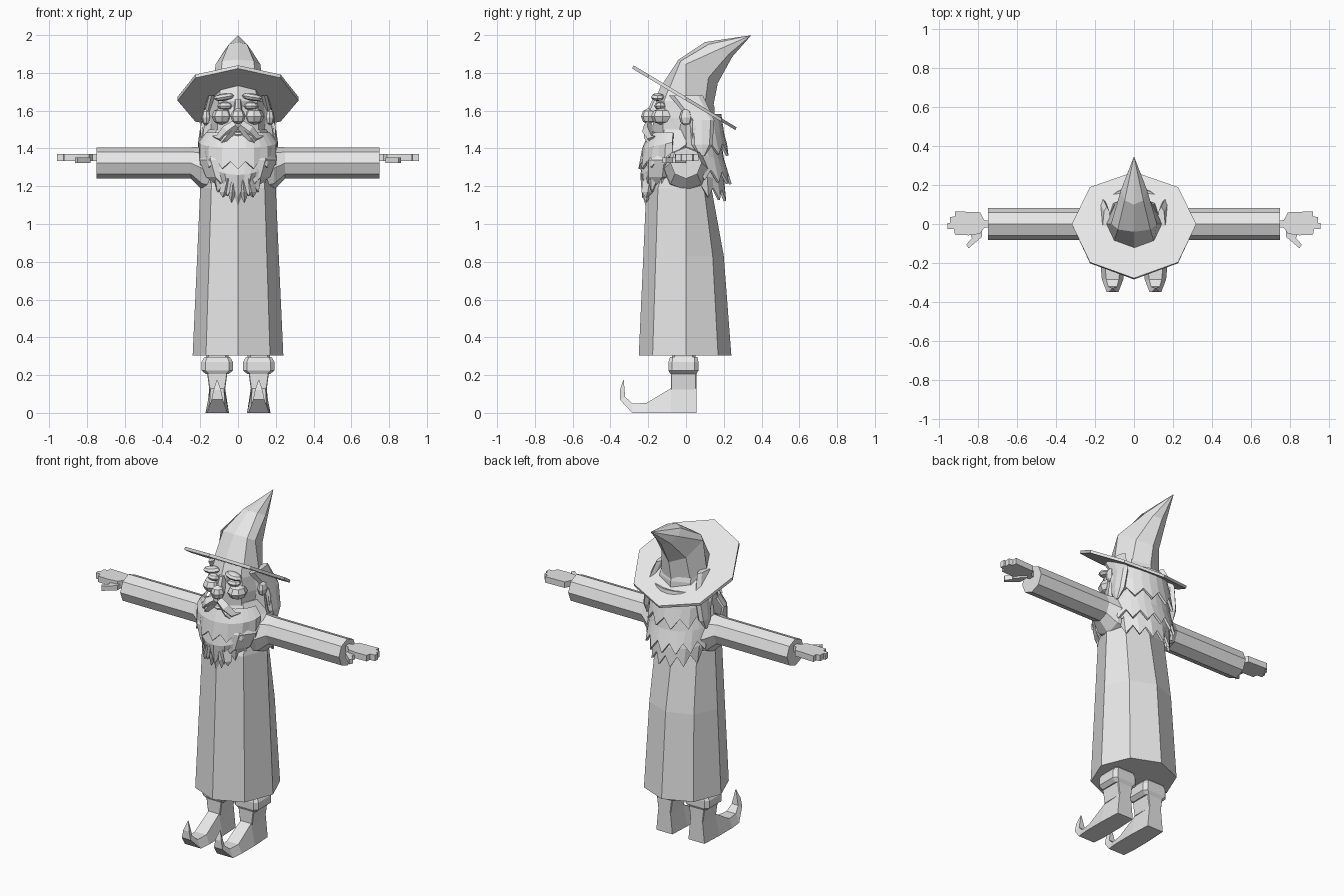
import bpy, bmesh, math
from mathutils import Vector

grey = bpy.data.materials.new("light grey")
grey.diffuse_color = (0.8, 0.8, 0.8, 1)


def make(name, verts, faces, mirror=False, thick=0):
    me = bpy.data.meshes.new(name)
    me.from_pydata(verts, [], faces)
    me.materials.append(grey)
    bm = bmesh.new()
    bm.from_mesh(me)
    bmesh.ops.remove_doubles(bm, verts=bm.verts, dist=0.0005)
    bmesh.ops.recalc_face_normals(bm, faces=bm.faces)
    bm.to_mesh(me)
    bm.free()
    ob = bpy.data.objects.new(name, me)
    bpy.context.collection.objects.link(ob)
    if thick:
        mod = ob.modifiers.new("thickness", 'SOLIDIFY')
        mod.thickness, mod.offset = thick, 0
    if mirror:
        ob.modifiers.new("mirror", 'MIRROR').use_clip = False
    return ob


def loft(name, rings, mirror=False):
    """Skin equal-length closed rings and cap both ends."""
    n = len(rings[0])
    verts = [p for r in rings for p in r]
    faces = [(k * n + i, k * n + (i + 1) % n, k * n + n + (i + 1) % n, k * n + n + i)
             for k in range(len(rings) - 1) for i in range(n)]
    faces += [tuple(range(n))[::-1], tuple(range(len(verts) - n, len(verts)))]
    return make(name, verts, faces, mirror)


def oval(z, rx, yf, yb, tilt=(0, 0), cx=0, n=8):
    """Ring with a corner at the front; yf and yb are its front and back limits."""
    mid = 0 if yf < 0 < yb else (yf + yb) / 2
    out = []
    for i in range(n):
        a = math.tau * i / n
        c = math.cos(a)
        y = mid + c * ((yf - mid) if c > 0 else (mid - yb))
        t = (y - yf) / (yb - yf)
        out.append((cx + rx * math.sin(a), y, z + tilt[0] * (1 - t) + tilt[1] * t))
    return out


def blob(name, loc, size, mirror=True, seg=8, rot=0):
    """Faceted ball, stretched."""
    rings = []
    for k in range(5):
        p = math.pi * (0.04 + 0.92 * k / 4)
        ring = []
        for i in range(seg):
            a = math.tau * i / seg
            x, y, z = (size[0] * math.sin(p) * math.sin(a),
                       -size[1] * math.sin(p) * math.cos(a), size[2] * math.cos(p))
            c, s = math.cos(rot), math.sin(rot)
            ring.append((loc[0] + x * c - z * s, loc[1] + y, loc[2] + x * s + z * c))
        rings.append(ring)
    return loft(name, rings, mirror)


def locks(name, side, top, mid, tips, half, count, rise, depth):
    """Curved tier of hair with pointed tips. top/mid/tips are (z, rx, ry, cy); side -1 front, 1 back."""
    verts, faces = [], []
    m = count * 2
    for i in range(m + 1):
        u = i / m * 2 - 1
        a = half * u
        tip = i % 2 == 1
        for k, (z, rx, ry, cy) in enumerate((top, mid, tips)):
            zz = z + (rise * u * u if k else 0)
            f = 1.0
            if k == 2 and not tip:
                zz += depth
                f = 0.93
            verts.append((rx * f * math.sin(a), cy + side * ry * f * math.cos(a), zz))
    for i in range(m):
        for k in range(2):
            b = i * 3 + k
            faces.append((b, b + 1, b + 4, b + 3))
    return make(name, verts, faces, thick=0.014)


# Robe and sleeves
loft("robe", [oval(0.305, 0.24, -0.25, 0.24), oval(0.83, 0.216, -0.226, 0.2),
              oval(1.19, 0.2, -0.21, 0.135), oval(1.33, 0.18, -0.15, 0.12),
              oval(1.42, 0.1, -0.1, 0.09)])


def sleeve_ring(x, r, z=1.323):
    return [(x, r * math.sin(i * math.tau / 8), z + r * math.cos(i * math.tau / 8)) for i in range(8)]


loft("sleeve", [sleeve_ring(0.08, 0.083), sleeve_ring(0.75, 0.083)], True)
loft("shoulder", [sleeve_ring(0.1, 0.13, 1.29), sleeve_ring(0.19, 0.115, 1.295),
                  sleeve_ring(0.25, 0.083)], True)

# Hands: flat palm with fingers, then the thumb
palm = [(0.74, 0.015), (0.77, 0.02), (0.79, 0.06), (0.92, 0.065), (0.92, 0.04), (0.945, 0.035),
        (0.945, 0.005), (0.957, 0.004), (0.957, -0.025), (0.925, -0.027), (0.92, -0.055),
        (0.85, -0.058), (0.79, -0.05), (0.77, -0.02), (0.74, -0.015)]
thumb = [(0.78, 0.0), (0.84, -0.055), (0.832, -0.072), (0.862, -0.105), (0.85, -0.125), (0.78, -0.065)]
for name, shape, lo, hi in (("hand", palm, 1.333, 1.37), ("thumb", thumb, 1.323, 1.352)):
    loft(name, [[(x, y, z) for x, y in shape] for z in (lo, hi)], True)

# Boots: foot with curled toe, ankle, rolled cuff, leg
foot = [(0.055, 0, 0.055, 0.13, 0.055, 0.042), (-0.08, 0, -0.08, 0.13, 0.062, 0.036),
        (-0.21, 0, -0.21, 0.052, 0.062, 0.04), (-0.285, 0, -0.285, 0.05, 0.055, 0.032),
        (-0.35, 0.07, -0.322, 0.085, 0.03, 0.022), (-0.35, 0.12, -0.325, 0.12, 0.02, 0.014),
        (-0.332, 0.175, -0.33, 0.175, 0.002, 0.002)]
BX = 0.11
loft("boot_foot", [[(BX - a, y1, z1), (BX + a, y1, z1), (BX + b, y2, z2), (BX - b, y2, z2)]
                   for y1, z1, y2, z2, a, b in foot], True)


def box_ring(z, hx, y0, y1, c):
    return [(BX + sx * (hx - dx), y, z) for sx, dx, y in
            ((-1, c, y0), (1, c, y0), (1, 0, y0 + c), (1, 0, y1 - c),
             (1, c, y1), (-1, c, y1), (-1, 0, y1 - c), (-1, 0, y0 + c))]


loft("boot_ankle", [box_ring(0.125, 0.042, -0.08, 0.055, 0.004),
                    box_ring(0.22, 0.055, -0.08, 0.055, 0.004)], True)
loft("boot_cuff", [box_ring(0.205, 0.06, -0.082, 0.055, 0.015), box_ring(0.225, 0.083, -0.093, 0.066, 0.02),
                   box_ring(0.27, 0.083, -0.093, 0.066, 0.02), box_ring(0.295, 0.068, -0.085, 0.06, 0.015)], True)
loft("leg", [box_ring(0.29, 0.06, -0.075, 0.05, 0.015), box_ring(0.33, 0.06, -0.075, 0.05, 0.015)], True)

# Hat: tilted octagonal brim and a crown bent backwards
loft("hat_brim", [oval(1.0, 0.32, -0.285, 0.262, (0.823, 0.497)),
                  oval(1.0, 0.32, -0.278, 0.268, (0.84, 0.512))])
loft("hat_crown", [oval(0, 0.145, -0.128, 0.135, (1.735, 1.575)), oval(0, 0.118, -0.04, 0.168, (1.87, 1.745)),
                   oval(0, 0.068, 0.1, 0.245, (1.963, 1.885)), oval(0, 0.001, 0.344, 0.346, (1.999, 2.0))])

# Head and face
loft("head", [oval(1.36, 0.12, -0.13, 0.12), oval(1.45, 0.15, -0.17, 0.14), oval(1.56, 0.155, -0.175, 0.15),
              oval(1.62, 0.15, -0.155, 0.15), oval(1.65, 0.145, -0.165, 0.14), oval(0, 0.13, -0.13, 0.13, (1.74, 1.58))])
blob("nose_tip", (0, -0.198, 1.57), (0.04, 0.04, 0.042), False)
loft("nose_bridge", [oval(1.56, 0.026, -0.222, -0.12), oval(1.66, 0.018, -0.178, -0.1)])
blob("cheek", (0.085, -0.125, 1.57), (0.055, 0.062, 0.045))
blob("eyelid", (0.068, -0.135, 1.625), (0.042, 0.034, 0.022))
blob("eyebrow", (0.075, -0.15, 1.672), (0.055, 0.036, 0.02), rot=-0.15)
blob("ear", (0.168, 0.0, 1.565), (0.025, 0.035, 0.045))
blob("lower_lip", (0, -0.18, 1.475), (0.04, 0.03, 0.016), False)

# Moustache: tapering strands that sweep outwards
for name, pts in (("moustache", ((0.012, -0.2, 1.525, 0.022), (0.06, -0.205, 1.49, 0.027),
                                 (0.1, -0.185, 1.45, 0.02), (0.135, -0.165, 1.465, 0.002))),
                  ("moustache_tip", ((0.03, -0.2, 1.5, 0.02), (0.068, -0.205, 1.455, 0.018),
                                     (0.1, -0.19, 1.415, 0.002)))):
    loft(name, [[(x - r * .7, y, z - r), (x, y - r, z), (x + r * .7, y, z + r), (x, y + r, z)]
                for x, y, z, r in pts], True)

# Beard: full mass, overlapping tiers, and a forked point
loft("beard_mass", [oval(1.5, 0.16, -0.16, 0.02), oval(1.42, 0.2, -0.2, 0.03), oval(1.34, 0.205, -0.232, 0.0),
                    oval(1.25, 0.17, -0.23, -0.02), oval(1.19, 0.09, -0.225, -0.1)])
locks("beard_upper", -1, (1.48, 0.165, 0.14, -0.05), (1.4, 0.205, 0.175, -0.05), (1.29, 0.205, 0.195, -0.05),
      1.45, 7, 0.03, 0.04)
locks("beard_lower", -1, (1.34, 0.17, 0.16, -0.06), (1.26, 0.175, 0.175, -0.06), (1.14, 0.15, 0.165, -0.06),
      1.35, 7, 0.09, 0.055)
for i, (x, z) in enumerate(((0, 1.095), (-0.035, 1.115), (0.035, 1.115), (-0.08, 1.14), (0.08, 1.14))):
    s = x * 0.7
    loft("beard_point_%d" % i, [oval(1.24, 0.035, -0.232, -0.15, cx=s, n=4),
                                oval(1.17, 0.026, -0.235, -0.17, cx=x * 0.9, n=4),
                                oval(z, 0.002, -0.214, -0.208, cx=x, n=4)])

# Hair: back mass and three jagged tiers
loft("hair_mass", [oval(0, 0.15, -0.08, 0.16, (1.7, 1.54)), oval(1.53, 0.178, -0.06, 0.18),
                   oval(1.4, 0.195, -0.03, 0.185), oval(1.24, 0.18, 0.02, 0.18)])
locks("hair_upper", 1, (1.58, 0.17, 0.16, 0.02), (1.48, 0.195, 0.175, 0.02), (1.36, 0.2, 0.205, 0.02),
      1.5, 6, 0.03, 0.06)
locks("hair_middle", 1, (1.43, 0.185, 0.16, 0.02), (1.34, 0.2, 0.175, 0.02), (1.21, 0.21, 0.215, 0.02),
      1.4, 7, 0.03, 0.06)
locks("hair_lower", 1, (1.3, 0.18, 0.16, 0.02), (1.23, 0.19, 0.175, 0.02), (1.12, 0.18, 0.19, 0.02),
      1.25, 6, 0.03, 0.06)
# Side locks hanging over the ears
loft("side_lock", [oval(1.68, 0.02, -0.09, 0.09, cx=0.14), oval(1.55, 0.025, 0.02, 0.15, cx=0.17),
                   oval(1.42, 0.025, 0.03, 0.14, cx=0.188), oval(1.36, 0.006, 0.07, 0.1, cx=0.2)], True)
